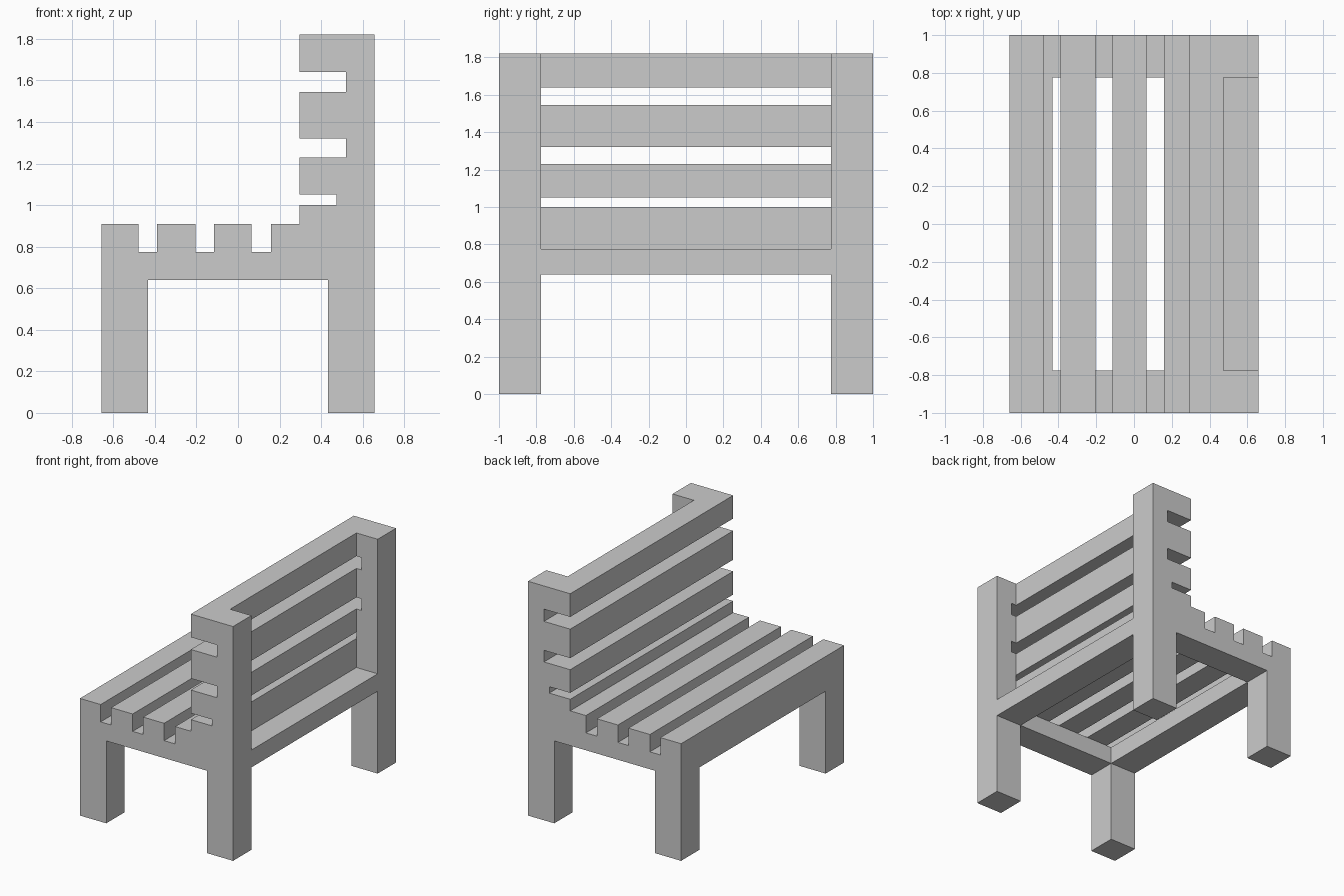
import bpy
import bmesh

if "Cube" in bpy.data.objects:
    bpy.data.objects.remove(bpy.data.objects["Cube"])

X = 0.658      # half depth of the bench
IN = 0.432     # inner face of the legs
Y = 1.0        # half length
YI = 0.775     # inner face of the side frames
RAIL, DECK, SEAT, TOP = 0.64, 0.775, 0.91, 1.82
BACK0, BACK1 = 0.295, 0.475   # front and rear faces of the backrest boards
NOTCH = 0.52


def extrude(name, profile, y0, y1):
    """Extrude an x-z profile along y."""
    bm = bmesh.new()
    face = bm.faces.new([bm.verts.new((x, y0, z)) for x, z in profile])
    ext = bmesh.ops.extrude_face_region(bm, geom=[face])
    verts = [v for v in ext["geom"] if isinstance(v, bmesh.types.BMVert)]
    bmesh.ops.translate(bm, verts=verts, vec=(0, y1 - y0, 0))
    bmesh.ops.recalc_face_normals(bm, faces=bm.faces)
    mesh = bpy.data.meshes.new(name)
    bm.to_mesh(mesh)
    bm.free()
    obj = bpy.data.objects.new(name, mesh)
    bpy.context.collection.objects.link(obj)
    return obj


def board(name, x0, x1, z0, z1, half):
    return extrude(name, [(x0, z0), (x1, z0), (x1, z1), (x0, z1)], -half, half)


# Side frames: legs, side rail and notched back post
frame = [(-X, 0), (-IN, 0), (-IN, RAIL), (IN, RAIL), (IN, 0), (X, 0),
         (X, TOP), (BACK1, TOP), (BACK1, 1.64), (NOTCH, 1.64), (NOTCH, 1.545),
         (BACK1, 1.545), (BACK1, 1.32), (NOTCH, 1.32), (NOTCH, 1.23),
         (BACK1, 1.23), (BACK1, DECK), (-X, DECK)]
extrude("side_frame_left", frame, -Y, -YI)
extrude("side_frame_right", frame, YI, Y)

# Long rails between the frames
board("front_rail", -X, -IN, RAIL, DECK, YI)
board("back_rail", IN, X, RAIL, DECK, YI)

# Seat slats
for i, (x0, x1) in enumerate([(-X, -0.48), (-0.39, -0.205),
                              (-0.115, 0.065), (0.16, BACK0)], 1):
    board(f"seat_slat_{i}", x0, x1, DECK, SEAT, Y)

# Backrest slats
for i, (z0, z1) in enumerate([(DECK, 1.0), (1.05, 1.23),
                              (1.32, 1.545), (1.64, TOP)], 1):
    board(f"backrest_slat_{i}", BACK0, BACK1, z0, z1, Y)
